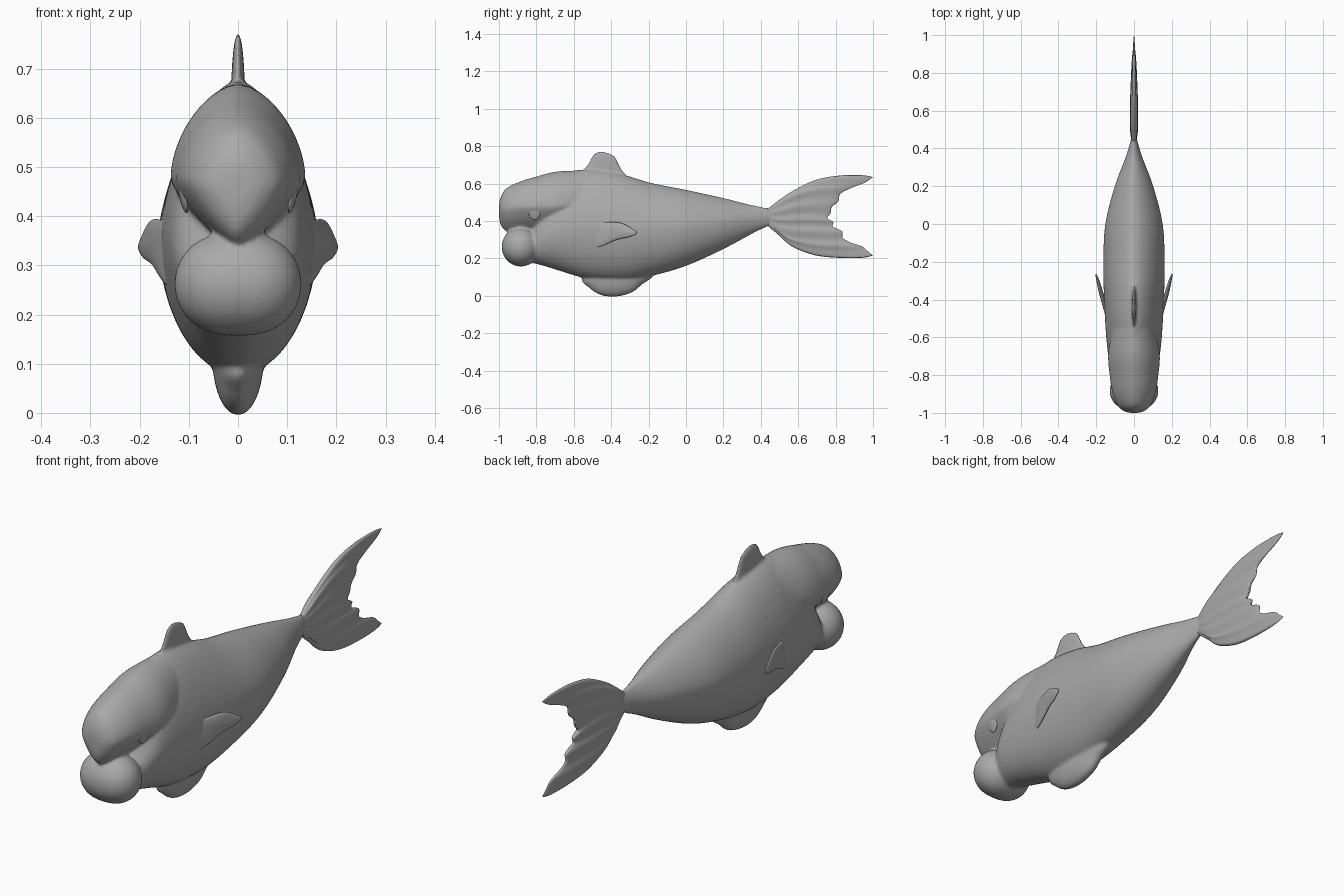
import bpy, bmesh, math
from mathutils import Vector, Matrix

cube = bpy.data.objects.get("Cube")
if cube:
    bpy.data.objects.remove(cube, do_unlink=True)

grey = bpy.data.materials.new("plain_grey")
grey.use_nodes = True
colour = (0.4, 0.4, 0.4, 1)
grey.diffuse_color = colour
grey.node_tree.nodes["Principled BSDF"].inputs["Base Color"].default_value = colour


def sample(points, u, closed=False):
    """Smooth curve through the points, evaluated at u from 0 to 1."""
    n = len(points)
    spans = n if closed else n - 1
    i = min(int(u * spans), spans - 1)
    f = u * spans - i
    pick = lambda k: Vector(points[k % n] if closed else points[max(0, min(n - 1, k))])
    a, b, c, d = (pick(i + k) for k in (-1, 0, 1, 2))
    return b + 0.5 * f * (c - a + f * (2 * a - 5 * b + 4 * c - d + f * (3 * (b - c) + d - a)))


def power(v, e):
    return math.copysign(abs(v) ** e, v)


def skin(bm, rings):
    """Join closed rings of equal length into a capped tube."""
    rows = [[bm.verts.new(p) for p in ring] for ring in rings]
    for r, q in zip(rows, rows[1:]):
        for i in range(len(r)):
            j = (i + 1) % len(r)
            bm.faces.new((r[i], r[j], q[j], q[i]))
    bm.faces.new(rows[0][::-1])
    bm.faces.new(rows[-1])


def loft(bm, stations, p_top, p_bottom, steps=60, sides=48):
    """Stations hold y, top, bottom, height of widest point, half width."""
    rings = []
    for k in range(steps + 1):
        y, top, bottom, mid, w = sample(stations, k / steps)
        ring = []
        for i in range(sides):
            a = 2 * math.pi * i / sides
            p = p_top if math.sin(a) >= 0 else p_bottom
            h = top - mid if math.sin(a) >= 0 else mid - bottom
            ring.append((w * power(math.cos(a), 2 / p), y, mid + h * power(math.sin(a), 2 / p)))
        rings.append(ring)
    skin(bm, rings)


def fin(bm, outline, centre, thick, bend=lambda y: 0, sides=64, layers=16):
    """Rounded pillow over a side outline, with an optional sideways bend."""
    c = Vector(centre)
    edge = [sample(outline, i / sides, True) for i in range(sides)]
    rings = []
    for k in range(layers + 1):
        a = math.pi * (0.01 + 0.98 * k / layers) - math.pi / 2
        ring = []
        for e in edge:
            q = c + (e - c) * math.cos(a)
            ring.append((thick * math.sin(a) + bend(q.x), q.x, q.y))
        rings.append(ring)
    skin(bm, rings)


def finish(bm, name):
    bmesh.ops.recalc_face_normals(bm, faces=bm.faces)
    for f in bm.faces:
        f.smooth = True
    mesh = bpy.data.meshes.new(name)
    bm.to_mesh(mesh)
    bm.free()
    mesh.materials.append(grey)
    ob = bpy.data.objects.new(name, mesh)
    bpy.context.collection.objects.link(ob)
    return ob


# Body: trunk, overhanging head, lip and middle fins fused into one skin
bm = bmesh.new()
trunk = [(-.84, .33, .18, .26, .08), (-.76, .48, .16, .32, .122), (-.67, .64, .132, .35, .14),
         (-.53, .676, .092, .36, .152), (-.36, .655, .078, .355, .16), (-.19, .605, .105, .36, .162),
         (0, .567, .16, .37, .152), (.2, .523, .25, .39, .102), (.36, .484, .335, .41, .042),
         (.47, .465, .385, .425, .01)]
loft(bm, trunk, 1.65, 2)
head = [(-1, .49, .42, .455, .02), (-.99, .53, .375, .46, .055), (-.96, .575, .345, .465, .088),
        (-.89, .61, .335, .475, .115), (-.8, .638, .335, .475, .129), (-.68, .666, .345, .48, .136),
        (-.5, .67, .42, .5, .1)]
loft(bm, head, 1.75, 1.35)

lip = bmesh.ops.create_uvsphere(bm, u_segments=48, v_segments=32, radius=1)["verts"]
for v in lip:
    x, y, z = v.co
    v.co = (.129 * power(x, .8), -.883 + .102 * y, .262 + .105 * z)

dorsal = [(-.54, .66), (-.515, .72), (-.485, .766), (-.43, .77), (-.38, .745), (-.35, .69),
          (-.32, .62), (-.44, .58)]
fin(bm, dorsal, (-.44, .64), .014)
keel = [(-.55, .1), (-.515, .04), (-.45, .002), (-.37, -.004), (-.29, .017), (-.235, .06),
        (-.18, .12), (-.36, .2)]
fin(bm, keel, (-.38, .11), .052)
body = finish(bm, "body")
remesh = body.modifiers.new("fuse", 'REMESH')
remesh.mode = 'VOXEL'
remesh.voxel_size = .007
remesh.use_smooth_shade = True
soften = body.modifiers.new("soften", 'SMOOTH')
soften.factor = .5
soften.iterations = 7

# Side fins and eyes
flipper = [(-.48, .385), (-.42, .393), (-.35, .39), (-.29, .36), (-.262, .335), (-.3, .315),
           (-.37, .3), (-.48, .26), (-.52, .32)]
for side, label in ((1, "left"), (-1, "right")):
    bm = bmesh.new()
    fin(bm, flipper, (-.4, .345), .012, lambda y: side * (.148 + .27 * (y + .46)))
    finish(bm, label + "_side_fin")

    bm = bmesh.new()
    turn = Matrix.Rotation(side * math.radians(12), 4, 'Y') @ Matrix.Rotation(-side * math.radians(6), 4, 'Z')
    place = Matrix.Translation((side * .112, -.81, .442)) @ turn @ Matrix.Diagonal((.007, .03, .037, 1))
    bmesh.ops.create_uvsphere(bm, u_segments=32, v_segments=20, radius=1, matrix=place)
    finish(bm, label + "_eye")

# Tail: ribbed fan between an upper, a lower and a ragged rear edge
upper = [(.43, .46), (.495, .51), (.57, .56), (.69, .618), (.82, .643), (.94, .645), (1, .635)]
lower = [(.43, .38), (.495, .325), (.57, .262), (.69, .217), (.82, .203), (.94, .203), (1, .215)]
rear = [(1, .635), (.955, .605), (.88, .575), (.825, .545), (.815, .505), (.78, .475), (.772, .44),
        (.755, .415), (.787, .395), (.785, .37), (.835, .345), (.838, .31), (.88, .285), (.94, .265),
        (.97, .24), (1, .215)]
bm = bmesh.new()
rows, cols = 28, 90
sheets = ([], [])
for i in range(rows + 1):
    s = i / rows
    lines = ([], [])
    for j in range(cols + 1):
        t = j / cols
        root = Vector(upper[0]).lerp(Vector(lower[0]), t)
        start = Vector(upper[0]).lerp(Vector(lower[0]), t)
        end = Vector(upper[-1]).lerp(Vector(lower[-1]), t)
        p = sample(upper, s).lerp(sample(lower, s), t)
        p += (root - start) * (1 - s) + (sample(rear, t) - end) * s
        rib = 1 + .22 * s * math.cos(12 * math.pi * t)
        half = (.007 * (1 - s) + .003 + .013 * math.sin(math.pi * s)) * rib
        half *= math.sqrt(max(0, 1 - (2 * t - 1) ** 4))
        for k, sign in enumerate((1, -1)):
            lines[k].append(bm.verts.new((sign * half, p.x, p.y)))
    for k in (0, 1):
        sheets[k].append(lines[k])
for g in sheets:
    for i in range(rows):
        for j in range(cols):
            bm.faces.new((g[i][j], g[i + 1][j], g[i + 1][j + 1], g[i][j + 1]))
for i in (0, rows):
    a, b = sheets[0][i], sheets[1][i]
    for j in range(cols):
        bm.faces.new((a[j], a[j + 1], b[j + 1], b[j]))
bmesh.ops.remove_doubles(bm, verts=bm.verts, dist=.00005)
finish(bm, "tail_fin")
